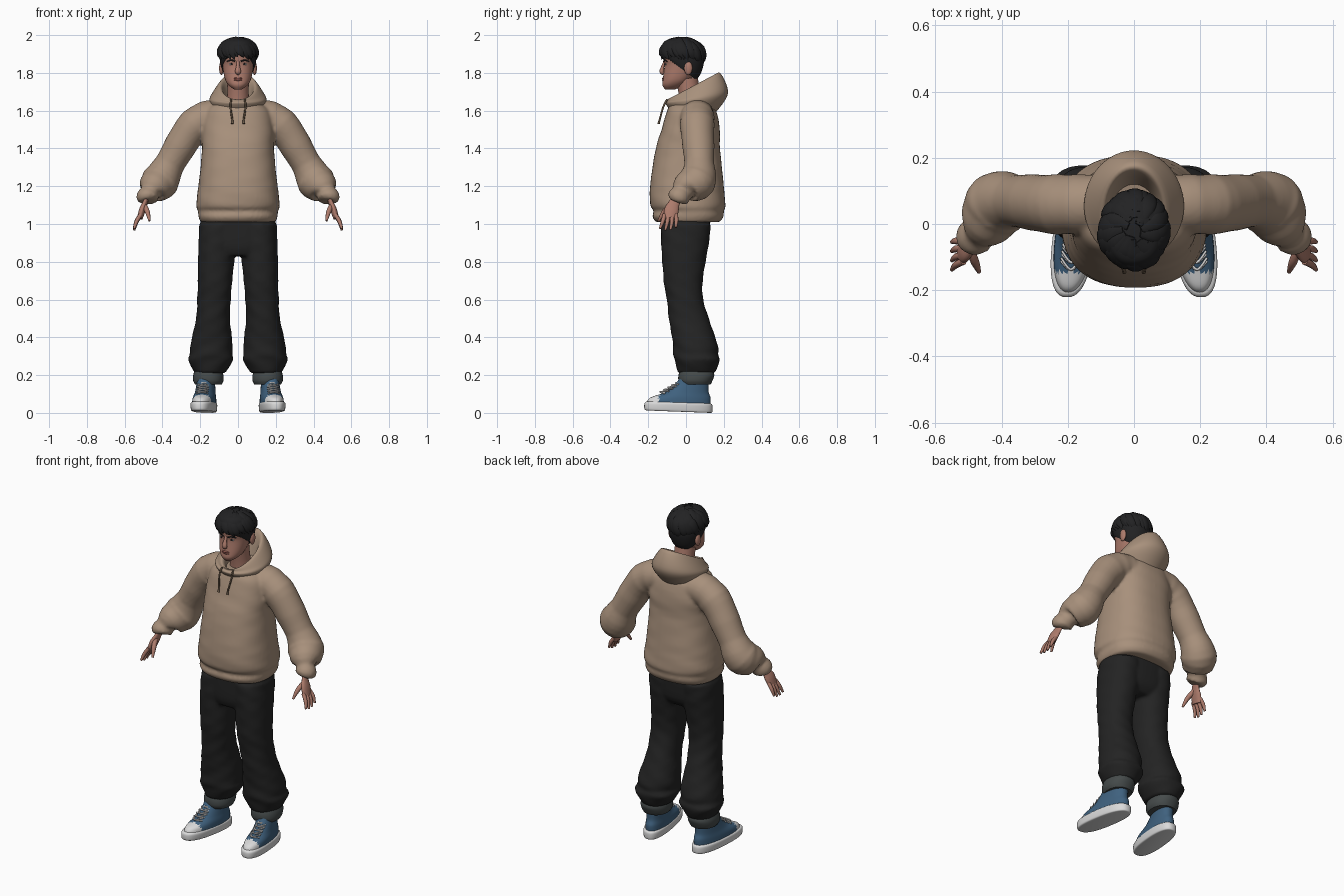
import bpy, bmesh, math, random
from mathutils import Vector, Matrix

random.seed(4)
if "Cube" in bpy.data.objects:
    bpy.data.objects.remove(bpy.data.objects["Cube"])


def material(name, *rgb):
    mat = bpy.data.materials.new(name)
    mat.use_nodes = True
    mat.diffuse_color = (*rgb, 1)
    mat.node_tree.nodes["Principled BSDF"].inputs["Base Color"].default_value = (*rgb, 1)
    return mat


fleece = material("tan fleece", .39, .28, .2)
cord = material("brown cord", .16, .11, .07)
black_cloth = material("black cloth", .017, .017, .017)
black_hair = material("black hair", .016, .016, .017)
skin = material("skin", .42, .2, .15)
lip_red = material("lips", .32, .11, .09)
grey_lining = material("grey lining", .06, .07, .07)
canvas = material("blue canvas", .05, .12, .21)
rubber = material("white rubber", .7, .7, .7)


def spline(rows, steps):
    """Interpolate smoothly between rows of numbers."""
    result = []
    last = len(rows) - 1
    for index in range(last):
        before, start, end, after = (
            rows[min(max(index + offset, 0), last)] for offset in (-1, 0, 1, 2))
        for step in range(steps):
            t = step / steps
            result.append([
                b + t / 2 * (c - a + t * (2*a - 5*b + 4*c - d + t * (3*(b - c) + d - a)))
                for a, b, c, d in zip(before, start, end, after)])
    return result + [list(rows[last])]


def bridge(bm, rings):
    """Join closed rings of points into a capped skin."""
    loops = [[bm.verts.new(point) for point in ring] for ring in rings]
    for lower, upper in zip(loops, loops[1:]):
        for i in range(len(lower)):
            bm.faces.new((lower[i - 1], lower[i], upper[i], upper[i - 1]))
    bm.faces.new(loops[0])
    bm.faces.new(loops[-1])


def loft(bm, rows, count=48, steps=4, power=2.2, fold=0, shift=0, lean=0, splay=0):
    """Stack level rings; each row is height, front, back, half width and rise to the back."""
    rings = []
    rows = [row if len(row) == 5 else (*row, 0) for row in rows]
    for z, front, back, half_width, rise in spline(rows, steps):
        ring = []
        for i in range(count):
            angle = math.tau * i / count
            across, along = (math.copysign(abs(value) ** (2 / power), value)
                             for value in (math.cos(angle), math.sin(angle)))
            swell = 1 + fold * math.sin(3 * angle + 42 * z) * math.sin(angle + 25 * z)
            y = (front + back) / 2 + swell * along * (back - front) / 2
            x = shift - lean * z - splay * y + swell * half_width * across
            ring.append((x, y, z + rise * (along + 1) / 2))
        rings.append(ring)
    bridge(bm, rings)


def tube(bm, rows, count=12, steps=4, facing=(1, 0, 0), flat=1, crease=0):
    """Sweep ovals along a path; each row is x, y, z and radius."""
    path = spline(rows, steps)
    points = [Vector(row[:3]) for row in path]
    rings = []
    for i, point in enumerate(points):
        tangent = points[min(i + 1, len(points) - 1)] - points[max(i - 1, 0)]
        wide = tangent.cross(Vector(facing)).normalized()
        deep = wide.cross(tangent).normalized() * flat
        radius = path[i][3] * (1 + crease * math.sin(2 * i))
        angles = [math.tau * k / count for k in range(count)]
        rings.append([point + radius * (wide * math.cos(angle) + deep * math.sin(angle))
                      for angle in angles])
    bridge(bm, rings)


def ball(bm, place, size):
    placement = Matrix.LocRotScale(Vector(place), None, Vector(size))
    bmesh.ops.create_uvsphere(bm, u_segments=20, v_segments=12, radius=1, matrix=placement)


def twin(bm):
    """Copy everything so far to the other side."""
    copied = bmesh.ops.duplicate(bm, geom=bm.verts[:] + bm.edges[:] + bm.faces[:])
    for item in copied["geom"]:
        if isinstance(item, bmesh.types.BMVert):
            item.co.x = -item.co.x


def finish(name, bm, *materials, rule=None, fuse=False):
    bmesh.ops.recalc_face_normals(bm, faces=bm.faces)
    if rule:
        for face in bm.faces:
            face.material_index = rule(face.calc_center_median())
    mesh = bpy.data.meshes.new(name)
    bm.to_mesh(mesh)
    bm.free()
    obj = bpy.data.objects.new(name, mesh)
    bpy.context.scene.collection.objects.link(obj)
    for mat in materials:
        mesh.materials.append(mat)
    bpy.ops.object.select_all(action='DESELECT')
    obj.select_set(True)
    bpy.context.view_layer.objects.active = obj
    bpy.ops.object.shade_smooth_by_angle(angle=math.radians(55))
    if fuse:
        remesh = obj.modifiers.new("Fuse", 'REMESH')
        remesh.mode, remesh.voxel_size, remesh.use_smooth_shade = 'VOXEL', .009, True
        soften = obj.modifiers.new("Soften", 'SMOOTH')
        soften.factor, soften.iterations = .5, 5


# Hoodie: puffed sleeves with cuffs, fused to the body and its hem band
bm = bmesh.new()
tube(bm, [(.1, .06, 1.57, .09), (.17, .06, 1.56, .09), (.25, .06, 1.5, .09),
          (.36, .07, 1.32, .08), (.41, .06, 1.23, .1), (.45, 0, 1.19, .08),
          (.46, -.01, 1.17, .05), (.48, -.04, 1.14, .06), (.48, -.05, 1.12, .04)],
     count=32, facing=(0, 1, 0), crease=.02)
twin(bm)
loft(bm, [(1.01, -.16, .18, .2), (1.04, -.18, .2, .21), (1.07, -.17, .2, .21),
          (1.1, -.19, .21, .22), (1.2, -.19, .2, .21), (1.4, -.16, .18, .19),
          (1.5, -.13, .18, .19), (1.6, -.1, .16, .17), (1.64, -.08, .13, .12)],
     power=2.4, fold=.01)
finish("hoodie", bm, fleece, fuse=True)

# Hood lying on the back, its rim rolled inward
bm = bmesh.new()
loft(bm, [(1.61, -.09, .14, .12, -.04), (1.64, -.11, .21, .15, .02),
          (1.65, -.1, .22, .14, .07), (1.66, -.1, .18, .1, .14),
          (1.65, -.08, .15, .08, .12), (1.62, -.06, .12, .07, .04)], power=2)
finish("hood", bm, fleece)

# Drawstrings
bm = bmesh.new()
tube(bm, [(.036, -.1, 1.66, .005), (.04, -.12, 1.62, .005), (.03, -.14, 1.55, .005),
          (.03, -.145, 1.53, .007)], count=8)
twin(bm)
finish("drawstrings", bm, cord)

# Trousers: two baggy legs fused to the hips
bm = bmesh.new()
loft(bm, [(1, -.13, .13, .1), (.9, -.13, .12, .1), (.7, -.12, .09, .09), (.6, -.1, .09, .09),
          (.5, -.09, .12, .09), (.36, -.07, .17, .11), (.31, -.07, .17, .11),
          (.28, -.06, .18, .12), (.21, -.04, .15, .08)], fold=.03, shift=.16, lean=.055)
twin(bm)
loft(bm, [(.83, -.11, .08, .12), (.89, -.13, .12, .18), (1.05, -.13, .13, .2)], power=2.6)
finish("trousers", bm, black_cloth, fuse=True)

bm = bmesh.new()
loft(bm, [(.15, -.03, .13, .07), (.17, -.04, .14, .08), (.2, -.04, .15, .08),
          (.23, -.03, .14, .07)], shift=.157)
twin(bm)
finish("trouser_cuffs", bm, grey_lining)

# Shoes: rubber sole, canvas upper with rubber toe cap
bm = bmesh.new()
loft(bm, [(.013, -.21, .13, .055, -.013), (.02, -.22, .14, .062, -.014),
          (.05, -.22, .14, .065, -.01), (.06, -.21, .13, .06, -.01)],
     power=2.5, shift=.176, splay=.12)
twin(bm)
finish("shoe_soles", bm, rubber)

bm = bmesh.new()
loft(bm, [(.05, -.21, .13, .06), (.08, -.19, .13, .058), (.11, -.11, .12, .052),
          (.15, -.06, .12, .048), (.19, -.03, .12, .046)],
     steps=8, shift=.174, splay=.12)
twin(bm)
finish("shoe_uppers", bm, canvas, rubber, rule=lambda centre: int(centre.y < -.145))

# Laces crossing over each instep
bm = bmesh.new()
for row in range(5):
    y, z = -.138 + .021 * row, .107 + .012 * row
    x = .174 - .12 * y
    for way in (.03, -.03):
        tube(bm, [(x - way, y + .026, z - .004, .004), (x, y, z + .004, .004),
                  (x + way, y + .036, z + .008, .004)], count=8, facing=(0, 0, 1))
twin(bm)
finish("laces", bm, rubber)

# Hands: flat palm, four fingers, thumb
bm = bmesh.new()
tube(bm, [(.48, -.04, 1.15, .027), (.49, -.06, 1.115, .028), (.506, -.076, 1.075, .038),
          (.52, -.085, 1.03, .034)], count=20, flat=.45)
for finger in range(4):
    spread, curl = finger - 1.5, .005 * abs(finger - 1.3) ** 2
    tube(bm, [(.515, -.083 + .02 * spread, 1.05, .0105),
              (.537, -.087 + .024 * spread, 1.01 + curl / 2, .0105),
              (.55, -.096 + .028 * spread, .967 + curl, .006)])
tube(bm, [(.497, -.075, 1.1, .014), (.48, -.115, 1.065, .013), (.468, -.145, 1.017, .006)])
twin(bm)
finish("hands", bm, skin)

# Head with ears, neck and nose
bm = bmesh.new()
ball(bm, (.088, .012, 1.825), (.012, .022, .036))
twin(bm)
loft(bm, [(1.712, -.11, -.06, .02), (1.735, -.125, -.01, .05), (1.77, -.122, .03, .07),
          (1.84, -.114, .08, .083), (1.87, -.119, .085, .086), (1.92, -.117, .088, .085),
          (1.97, -.06, .05, .05)])
tube(bm, [(0, .035, 1.6, .066), (0, .02, 1.68, .057), (0, .005, 1.77, .058)], count=28)
tube(bm, [(0, -.11, 1.868, .008), (0, -.121, 1.84, .009), (0, -.128, 1.807, .016),
          (0, -.117, 1.796, .01)], facing=(0, 1, 0), flat=.8)
finish("head", bm, skin)

bm = bmesh.new()
for height in (1.771, 1.763):
    ball(bm, (0, -.119, height), (.024, .008, .006))
finish("lips", bm, lip_red)

# Eyes and brows
for name, mat, depth, width in (("eye_whites", rubber, -.1045, .013),
                                ("irises", black_hair, -.1085, .006)):
    bm = bmesh.new()
    ball(bm, (.034, depth, 1.846), (width, .005, .0055))
    twin(bm)
    finish(name, bm, mat)
bm = bmesh.new()
tube(bm, [(.015, -.117, 1.861, .004), (.036, -.113, 1.867, .004), (.058, -.1, 1.861, .003)],
     facing=(0, 0, 1))
twin(bm)
finish("brows", bm, black_hair)

# Hair: a close cap with loose swirling locks over it
bm = bmesh.new()
loft(bm, [(1.893, -.12, .055, .083, -.13), (1.9, -.128, .08, .092, -.1),
          (1.93, -.132, .096, .098, -.06), (1.97, -.11, .08, .08, -.02), (1.985, -.05, .03, .035)])
locks = 36
for lock in range(locks):
    turn = math.tau * lock / locks + random.uniform(-.1, .1)
    start = random.uniform(8, 45)
    end = random.uniform(96, 106) + 30 * max(0, math.sin(turn))
    lift = random.uniform(.99, 1.04)
    rows = []
    for t, radius in ((0, .012), (.35, .026), (.7, .022), (1, .003)):
        polar, heading = math.radians(start + (end - start) * t), turn + t / 2 - .3
        reach = lift * math.sin(polar)
        rows.append((.099 * reach * math.cos(heading), .113 * reach * math.sin(heading) - .02,
                     1.895 + .093 * math.cos(polar), radius))
    tube(bm, rows, facing=(math.cos(turn), math.sin(turn), .6), flat=.45)
finish("hair", bm, black_hair)
